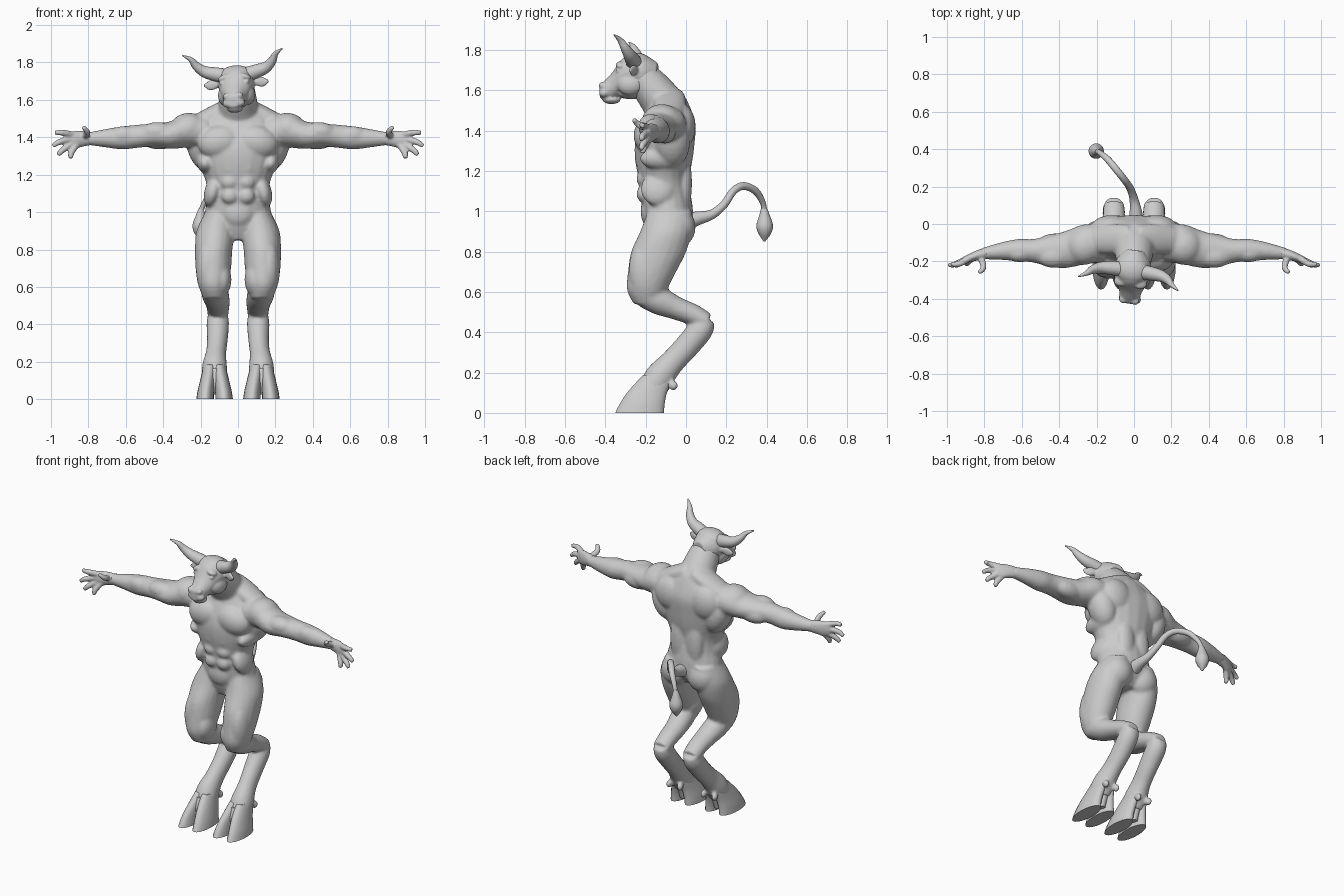
import bpy, bmesh, math
from mathutils import Vector, Matrix

X, Y, Z = Vector((1, 0, 0)), Vector((0, 1, 0)), Vector((0, 0, 1))


def spline(rows, sub=4):
    """Catmull-Rom through rows of (x, y, z, half width, half depth)."""
    out, n = [], len(rows)
    for i in range(n - 1):
        p = [rows[max(0, min(n - 1, i + k))] for k in (-1, 0, 1, 2)]
        for s in range(sub):
            t = s / sub
            out.append([0.5 * (2 * b + (c - a) * t + (2 * a - 5 * b + 4 * c - d) * t * t
                               + (3 * b - a - 3 * c + d) * t ** 3) for a, b, c, d in zip(*p)])
    return out + [list(rows[-1])]


def loft(bm, rows, side, axis=None, mirror=False, n=20):
    """Skin elliptical rings along a path, optionally on both sides."""
    rows = [r if len(r) == 5 else (*r, r[3]) for r in rows]
    for sign in ((1, -1) if mirror else (1,)):
        pts = [[p[0] * sign] + p[1:] for p in spline(rows)]
        rings = []
        for i, p in enumerate(pts):
            a, b = pts[max(i - 1, 0)], pts[min(i + 1, len(pts) - 1)]
            t = axis or (Vector(b[:3]) - Vector(a[:3])).normalized()
            v = t.cross(side).normalized()
            u = v.cross(t).normalized()
            rings.append([bm.verts.new(Vector(p[:3])
                          + u * math.cos(k * math.tau / n) * max(p[3], .002)
                          + v * math.sin(k * math.tau / n) * max(p[4], .002)) for k in range(n)])
        for r, q in zip(rings, rings[1:]):
            for k in range(n):
                bm.faces.new((r[k], r[(k + 1) % n], q[(k + 1) % n], q[k]))
        bm.faces.new(rings[0][::-1])
        bm.faces.new(rings[-1])


def blob(bm, x, y, z, rx, ry, rz, tilt=0, pitch=0):
    """Ellipsoid muscle, mirrored when off centre."""
    for sign in ((1, -1) if x else (1,)):
        m = (Matrix.Translation((x * sign, y, z)) @ Matrix.Rotation(math.radians(tilt * sign), 4, 'Y')
             @ Matrix.Rotation(math.radians(pitch), 4, 'X') @ Matrix.Diagonal((rx, ry, rz, 1)))
        bmesh.ops.create_uvsphere(bm, u_segments=20, v_segments=12, radius=1, matrix=m)


def finish(name, bm, voxel=0, smooth=0):
    bmesh.ops.recalc_face_normals(bm, faces=bm.faces)
    me = bpy.data.meshes.new(name)
    bm.to_mesh(me)
    bm.free()
    ob = bpy.data.objects.new(name, me)
    bpy.context.collection.objects.link(ob)
    me.polygons.foreach_set("use_smooth", [True] * len(me.polygons))
    me.set_sharp_from_angle(angle=math.radians(50))
    if voxel:
        r = ob.modifiers.new("fuse", 'REMESH')
        r.mode, r.voxel_size, r.use_smooth_shade = 'VOXEL', voxel, True
        s = ob.modifiers.new("soften", 'SMOOTH')
        s.factor, s.iterations = 0.5, smooth
    return ob


# Torso and neck
body = bmesh.new()
loft(body, [(0, -.1, .85, .06, .07), (0, -.085, .92, .17, .115), (0, -.09, 1.0, .178, .125),
            (0, -.1, 1.08, .163, .125), (0, -.11, 1.16, .172, .125), (0, -.11, 1.25, .205, .142),
            (0, -.105, 1.34, .235, .148), (0, -.09, 1.43, .245, .138), (0, -.085, 1.51, .185, .108),
            (0, -.09, 1.57, .1, .085)], X, Z)
loft(body, [(0, -.07, 1.45, .14, .11), (0, -.11, 1.53, .115, .105), (0, -.17, 1.61, .1, .095),
            (0, -.23, 1.68, .085, .08)], X)
loft(body, [(.02, -.075, 1.57, .07, .05), (.11, -.08, 1.535, .08, .045), (.24, -.09, 1.46, .07, .05)],
     Y, mirror=True)
# Chest, stomach, back and seat muscles
blob(body, .098, -.185, 1.375, .118, .075, .09, 12)
for z, w in ((1.235, .05), (1.16, .047), (1.085, .044)):
    blob(body, .044, -.213, z, w, .033, .041)
blob(body, 0, -.19, 1.0, .08, .035, .075)
blob(body, .135, -.14, 1.11, .045, .085, .085, -15)
blob(body, .175, -.12, 1.26, .045, .11, .055, 20)
blob(body, .19, -.07, 1.34, .08, .09, .13, 20)
blob(body, .12, -.02, 1.42, .11, .068, .11)
blob(body, .055, -.01, 1.14, .06, .04, .16)
blob(body, .095, -.04, .92, .095, .088, .1)
# Arms
loft(body, [(.16, -.1, 1.43, .1, .085), (.27, -.11, 1.435, .108, .09), (.36, -.135, 1.412, .1, .074),
            (.45, -.145, 1.412, .085, .062), (.54, -.143, 1.405, .063, .062),
            (.62, -.14, 1.397, .06, .062), (.71, -.145, 1.395, .047, .049),
            (.79, -.155, 1.393, .034, .036), (.82, -.16, 1.393, .028, .034)], Y, X, True)
blob(body, .27, -.12, 1.445, .1, .1, .085, 15)
blob(body, .43, -.175, 1.43, .09, .06, .052)
blob(body, .42, -.105, 1.39, .1, .055, .055)
blob(body, .61, -.16, 1.41, .075, .045, .05)
# Thighs
loft(body, [(.1, -.08, 1.0, .075, .11), (.12, -.1, .9, .102, .127), (.13, -.135, .8, .1, .137),
            (.132, -.168, .7, .095, .12), (.133, -.193, .61, .08, .1), (.125, -.19, .54, .06, .07)],
     X, Z, True)
blob(body, .165, -.2, .7, .06, .085, .15)
blob(body, .085, -.2, .64, .05, .08, .09)
# Shanks, hocks and lower legs
loft(body, [(.13, -.2, .59, .07, .07), (.12, -.13, .555, .072, .07), (.11, -.05, .52, .066, .058),
            (.107, .04, .485, .06, .052), (.107, .105, .45, .055, .045)], X, mirror=True)
loft(body, [(.107, .11, .465, .045, .04), (.108, .075, .415, .06, .062), (.11, .0, .325, .056, .062),
            (.117, -.07, .25, .054, .062), (.125, -.13, .18, .066, .073), (.125, -.165, .12, .07, .07)],
     X, mirror=True)
# Dewclaws
for x in (.085, .165):
    blob(body, x, -.062, .135, .017, .024, .026)
finish("body", body, .009, 7)

# Hands with fanned fingers and raised thumb
hands = bmesh.new()
loft(hands, [(.785, -.155, 1.393, .031, .035), (.83, -.165, 1.392, .028, .042),
             (.875, -.18, 1.386, .024, .048), (.915, -.192, 1.383, .015, .036)], Y, X, True)
for a, b, c in (((.88, -.182, 1.412), (.94, -.215, 1.425), (.978, -.212, 1.424)),
                ((.89, -.186, 1.39), (.955, -.215, 1.375), (.99, -.22, 1.353)),
                ((.885, -.186, 1.367), (.94, -.215, 1.33), (.961, -.222, 1.305)),
                ((.865, -.182, 1.36), (.892, -.208, 1.315), (.894, -.216, 1.287)),
                ((.82, -.175, 1.405), (.805, -.232, 1.427), (.828, -.26, 1.455))):
    loft(hands, [(*a, .018), (*b, .0165), (*c, .0115)], Vector((.2, 1, .3)), mirror=True, n=12)
finish("hands", hands, .006, 3)

# Head, slightly turned and tilted
turn = (Matrix.Translation((0, -.2, 1.66)) @ Matrix.Rotation(math.radians(-8), 4, 'Z')
        @ Matrix.Rotation(math.radians(-4), 4, 'Y') @ Matrix.Translation((0, .2, -1.66)))
head = bmesh.new()
loft(head, [(0, -.14, 1.675, .05, .06), (0, -.2, 1.685, .092, .088), (0, -.26, 1.688, .098, .092),
            (0, -.315, 1.668, .084, .09), (0, -.365, 1.62, .06, .07), (0, -.405, 1.597, .053, .05),
            (0, -.427, 1.593, .036, .03)], X, -Y)
blob(head, 0, -.245, 1.735, .088, .075, .05)
blob(head, .055, -.315, 1.722, .036, .028, .017, 18)
blob(head, .066, -.325, 1.693, .015, .017, .012)
blob(head, .06, -.27, 1.625, .04, .065, .055)
blob(head, .032, -.408, 1.62, .023, .022, .019)
blob(head, .026, -.4, 1.582, .035, .028, .023)
blob(head, 0, -.37, 1.551, .042, .045, .02)
blob(head, 0, -.27, 1.585, .06, .08, .03)
# Ears
loft(head, [(.08, -.235, 1.697, .014, .014), (.115, -.24, 1.692, .014, .025),
            (.145, -.247, 1.687, .011, .027), (.175, -.255, 1.69, .006, .008)], Y, mirror=True)
head.transform(turn)
finish("head", head, .006, 4)

# Horns
horns = bmesh.new()
loft(horns, [(.06, -.25, 1.732, .04), (.11, -.252, 1.745, .037), (.165, -.258, 1.762, .031),
             (.205, -.275, 1.795, .023), (.23, -.297, 1.832, .014), (.27, -.322, 1.856, .003)],
     Y, mirror=True)
horns.transform(turn)
finish("horns", horns)

# Cloven hooves, two toes each
hooves = bmesh.new()
for s in (-1, 1):
    loft(hooves, [(.125 + s * .051, -.23, .005, .047, .121), (.125 + s * .047, -.217, .05, .044, .111),
                  (.125 + s * .039, -.196, .1, .04, .1), (.125 + s * .03, -.165, .15, .037, .088),
                  (.125 + s * .024, -.14, .19, .034, .075)], X, Z, True)
# Web joining the toes behind the cleft
loft(hooves, [(.125, -.18, .03, .03, .05), (.125, -.18, .1, .04, .075), (.125, -.15, .17, .045, .08)],
     X, Z, True)
for v in hooves.verts:
    v.co.z = max(0, v.co.z - .005)
finish("hooves", hooves)

# Tail and tuft
tail = bmesh.new()
loft(tail, [(.01, .0, .95, .045), (.01, .06, .965, .034), (0, .13, .985, .024), (-.02, .19, 1.035, .02),
            (-.05, .235, 1.1, .019), (-.09, .285, 1.125, .019), (-.14, .345, 1.1, .018),
            (-.185, .382, 1.04, .014), (-.2, .388, .99, .013)], X)
loft(tail, [(-.196, .386, 1.02, .013), (-.2, .389, .98, .026), (-.202, .39, .93, .041),
            (-.203, .39, .89, .032), (-.204, .388, .85, .004)], X)
finish("tail", tail)
